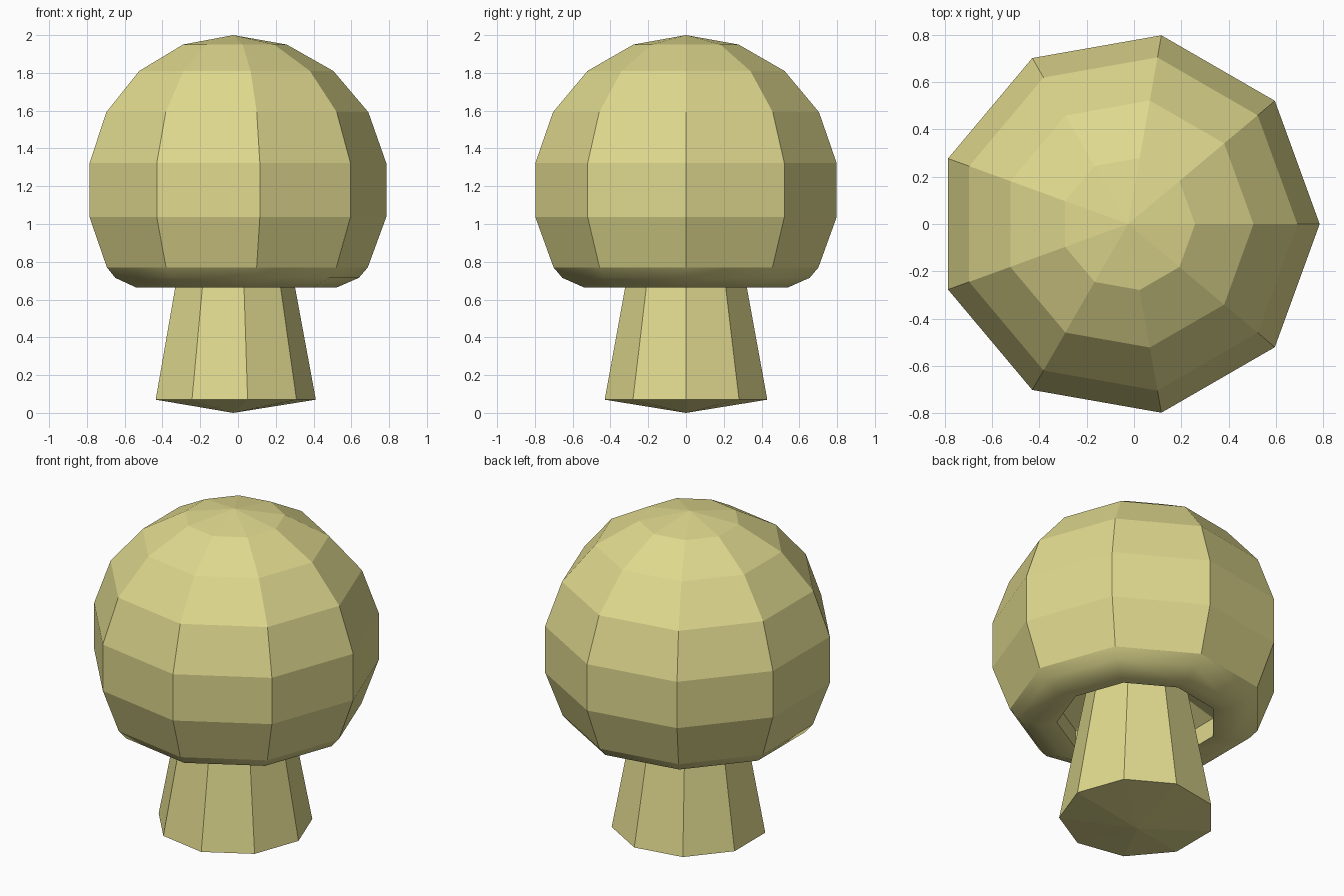
import bpy
import bmesh
from math import cos, sin, tau

if "Cube" in bpy.data.objects:
    bpy.data.objects.remove(bpy.data.objects["Cube"])

SIDES = 9
CX = -0.025  # axis offset that centres the nine-sided cap on x = 0

mat = bpy.data.materials.new("khaki")
mat.diffuse_color = (0.74, 0.69, 0.27, 1)
mat.use_nodes = True
mat.node_tree.nodes["Principled BSDF"].inputs["Base Color"].default_value = mat.diffuse_color


def lathe(name, profile, smooth_bands=()):
    """Revolve (radius, z) points, listed from the top along the outside."""
    bm = bmesh.new()
    rings = []
    for r, z in profile:
        if r == 0:
            rings.append([bm.verts.new((CX, 0, z))] * SIDES)
        else:
            rings.append([bm.verts.new((CX + r * cos(tau * i / SIDES),
                                        r * sin(tau * i / SIDES), z))
                          for i in range(SIDES)])
    for band, (a, b) in enumerate(zip(rings, rings[1:])):
        for i in range(SIDES):
            j = (i + 1) % SIDES
            corners = list(dict.fromkeys((a[i], b[i], b[j], a[j])))
            face = bm.faces.new(corners)
            face.smooth = band in smooth_bands
    mesh = bpy.data.meshes.new(name)
    bm.to_mesh(mesh)
    bm.free()
    mesh.materials.append(mat)
    obj = bpy.data.objects.new(name, mesh)
    bpy.context.collection.objects.link(obj)
    return obj


# Domed cap: faceted outside, softly rolled lip, hollow underside
lathe("cap", [
    (0, 2.0), (0.283, 1.95), (0.53, 1.81), (0.715, 1.592),
    (0.81, 1.322), (0.81, 1.037), (0.712, 0.77),
    (0.665, 0.715), (0.55, 0.665), (0.45, 0.685),
    (0.45, 0.80), (0.25, 0.92), (0, 0.92),
], smooth_bands=(6, 7, 8))

# Tapered stem with a shallow pointed base
lathe("stem", [(0, 1.0), (0.265, 1.0), (0.437, 0.07), (0, 0)])
